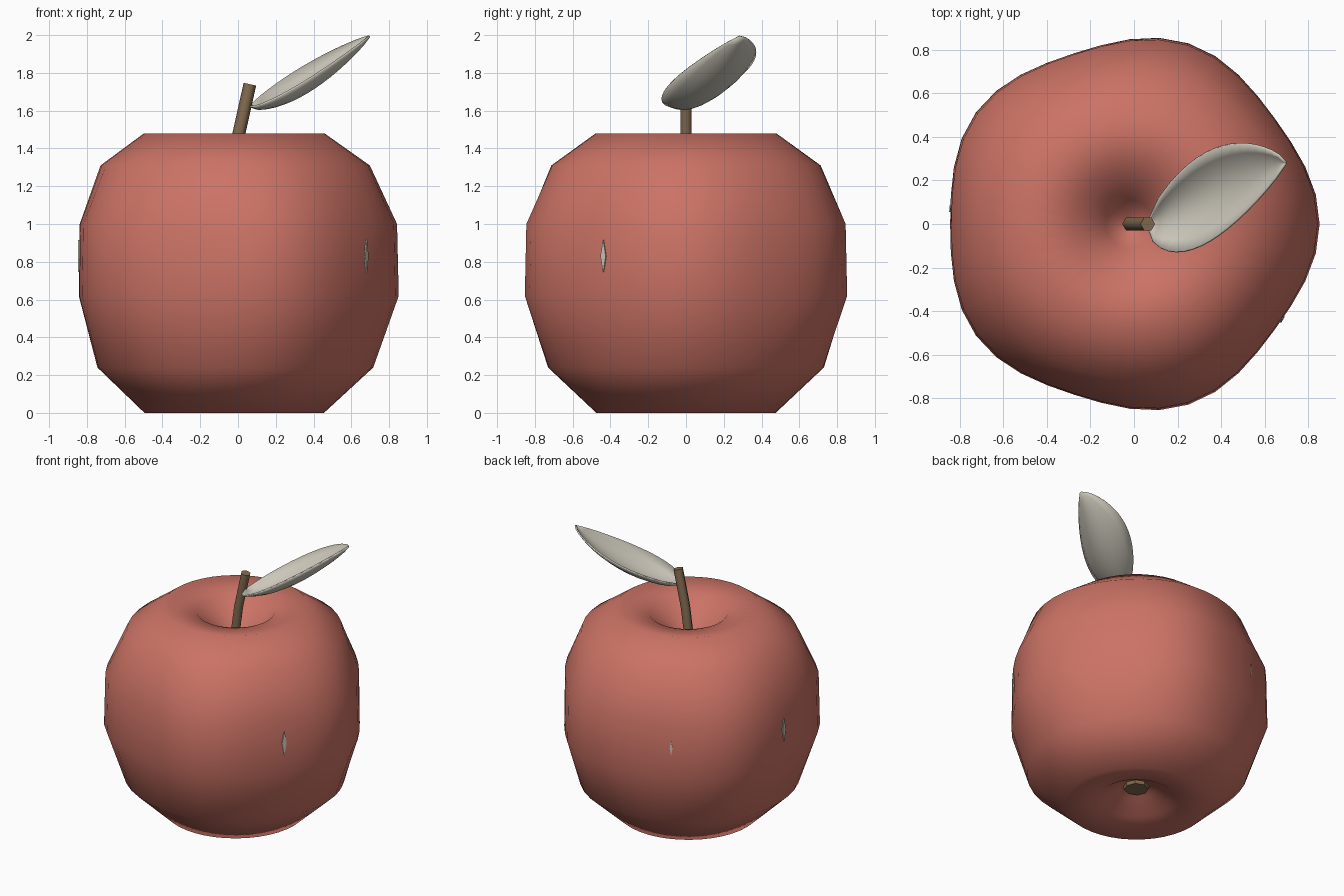
import bpy
import bmesh
import math
from mathutils import Vector

cube = bpy.data.objects.get("Cube")
if cube:
    bpy.data.objects.remove(cube, do_unlink=True)


def material(name, rgb):
    mat = bpy.data.materials.new(name)
    mat.use_nodes = True
    mat.diffuse_color = (*rgb, 1)
    for node in mat.node_tree.nodes:
        if node.type == 'BSDF_PRINCIPLED':
            node.inputs["Base Color"].default_value = (*rgb, 1)
    return mat


RED = material("apple_red", (0.60, 0.17, 0.13))
PALE = material("pale_leaf", (0.60, 0.57, 0.49))
BROWN = material("stem_brown", (0.23, 0.15, 0.08))


def loft(name, rows, mat, closed=True, caps=True, sharp=None):
    """Skin a list of point rows; closed rows wrap round into rings."""
    bm = bmesh.new()
    grid = [[bm.verts.new(p) for p in row] for row in rows]
    n = len(grid[0])
    for a, b in zip(grid, grid[1:]):
        for i in range(n if closed else n - 1):
            j = (i + 1) % n
            bm.faces.new((a[i], a[j], b[j], b[i]))
    if closed and caps:
        bm.faces.new(grid[0][::-1])
        bm.faces.new(grid[-1])
    if closed:
        bmesh.ops.recalc_face_normals(bm, faces=bm.faces)
    mesh = bpy.data.meshes.new(name)
    bm.to_mesh(mesh)
    bm.free()
    mesh.materials.append(mat)
    mesh.shade_smooth()
    if sharp:
        mesh.set_sharp_from_angle(angle=math.radians(sharp))
    obj = bpy.data.objects.new(name, mesh)
    bpy.context.collection.objects.link(obj)
    return obj


CENTRE = -0.02


def around(r, z, angle):
    return (CENTRE + r * math.cos(angle), r * math.sin(angle), z)


# Apple body: a lathed profile (radius, height, lobe size) with five soft lobes
profile = [(0.03, 0.15, 0), (0.12, 0.12, 0), (0.25, 0.04, 0), (0.475, 0, 0),
           (0.73, 0.24, 0.006), (0.847, 0.62, 0.024), (0.84, 1.0, 0.022),
           (0.713, 1.31, 0.005), (0.478, 1.48, 0), (0.26, 1.44, 0),
           (0.11, 1.27, 0), (0.02, 1.15, 0)]
SEGMENTS = 40
turns = [math.tau * i / SEGMENTS for i in range(SEGMENTS)]
loft("apple_body", [[around(r + lobe * math.cos(5 * a), z, a) for a in turns]
                    for r, z, lobe in profile], RED)

# Blossom end: small brown button in the lower dimple
loft("blossom_end", [[around(r, z, math.tau * i / 8) for i in range(8)]
                     for r, z in ((0.09, 0.14), (0.08, 0.11))], BROWN, sharp=30)

# Stem: bent six-sided rod
path = [Vector(p) for p in ((-0.02, 0, 1.12), (-0.02, 0, 1.3),
                            (0.005, 0, 1.48), (0.063, 0, 1.74))]
rings = []
for k, p in enumerate(path):
    along = (path[min(k + 1, 3)] - path[max(k - 1, 0)]).normalized()
    side = Vector((0, 1, 0))
    out = side.cross(along)
    rings.append([p + 0.034 * (out * math.cos(math.tau * i / 6)
                               + side * math.sin(math.tau * i / 6))
                  for i in range(6)])
loft("stem", rings, BROWN, sharp=65)

# Leaf: cupped blade rising from the stem to a pointed tip
base, tip = Vector((0.06, 0, 1.625)), Vector((0.695, 0.28, 1.995))
across = Vector((0.03, 0.222, 0.06))
down = across.cross(tip - base).normalized()
if down.z > 0:
    down.negate()
rows = []
for k in range(17):
    t = k / 16
    width = max(math.sin(math.pi * t ** 0.8), 0.004) ** 0.75
    rows.append([base.lerp(tip, t) + across * width * s
                 + down * 0.09 * width * (1 - s * s)
                 for s in (i / 4 - 1 for i in range(9))])
leaf = loft("leaf", rows, PALE, closed=False, sharp=40)
thick = leaf.modifiers.new("thickness", 'SOLIDIFY')
thick.thickness = 0.01
thick.offset = 0

# Pale flecks lying in the hollows between the lobes
for name, degrees, size in (("fleck_front", -32, 1.0), ("fleck_side", 175, 1.0),
                            ("fleck_back", 117, 0.6)):
    mid = math.radians(degrees)
    rows = []
    for h, half in ((-0.085, 0.001), (0.0, 0.02), (0.085, 0.001)):
        row = []
        for r in (0.822, 0.829):
            for s in ((-1, 1) if r < 0.825 else (1, -1)):
                row.append(around(r, 0.83 + h * size, mid + s * half * size))
        rows.append(row)
    loft(name, rows, PALE, sharp=30)
